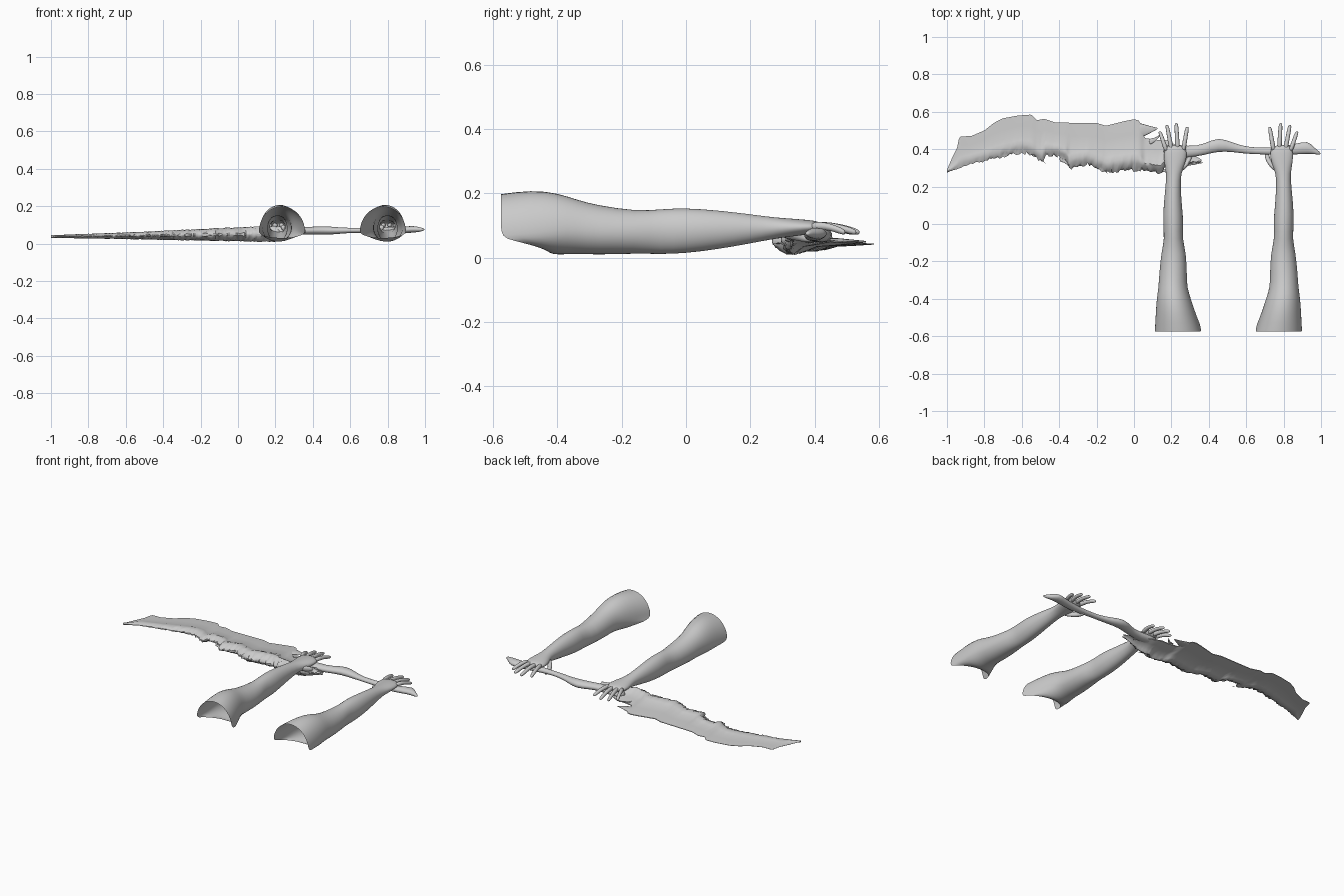
import bpy, bmesh, math, random

random.seed(4)
if "Cube" in bpy.data.objects:
    bpy.data.objects.remove(bpy.data.objects["Cube"], do_unlink=True)

grey = bpy.data.materials.new("plain grey")
grey.use_nodes = True
grey.diffuse_color = (0.6, 0.6, 0.6, 1)
grey.node_tree.nodes["Principled BSDF"].inputs["Base Color"].default_value = (0.6, 0.6, 0.6, 1)


def loft(name, rings, cap_start=True, cap_end=True, levels=1, angle=180):
    """Skin a row of closed rings, optionally closing the two ends."""
    bm = bmesh.new()
    rows = [[bm.verts.new(p) for p in ring] for ring in rings]
    n = len(rows[0])
    for a, b in zip(rows, rows[1:]):
        for i in range(n):
            j = (i + 1) % n
            bm.faces.new((a[i], a[j], b[j], b[i]))
    if cap_start:
        bm.faces.new(rows[0][::-1])
    if cap_end:
        bm.faces.new(rows[-1])
    bmesh.ops.recalc_face_normals(bm, faces=bm.faces)
    mesh = bpy.data.meshes.new(name)
    bm.to_mesh(mesh)
    bm.free()
    mesh.materials.append(grey)
    obj = bpy.data.objects.new(name, mesh)
    bpy.context.collection.objects.link(obj)
    if levels:
        mod = obj.modifiers.new("smooth", "SUBSURF")
        mod.levels = mod.render_levels = levels
    bpy.ops.object.select_all(action="DESELECT")
    obj.select_set(True)
    bpy.context.view_layer.objects.active = obj
    bpy.ops.object.shade_smooth_by_angle(angle=math.radians(angle))
    return obj


def circle(n):
    return [(math.cos(2 * math.pi * i / n), math.sin(2 * math.pi * i / n)) for i in range(n)]


def lookup(table, x):
    """Read a row of values from a table keyed on its first column."""
    for a, b in zip(table, table[1:]):
        if x <= b[0]:
            t = max(0, (x - a[0]) / (b[0] - a[0]))
            return [p + (q - p) * t for p, q in zip(a[1:], b[1:])]
    return list(table[-1][1:])


# Arm sections: y, x min, x max, z min, z max, height of widest point, underside setback
ARM = [
    (-.575, .11, .36, .03, .2, .2, .13), (-.48, .115, .33, .012, .213, .3, .06),
    (-.4, .12, .305, .008, .203, .4, 0), (-.34, .13, .285, .012, .182, .45, 0),
    (-.28, .133, .284, .008, .165, .45, 0), (-.15, .145, .28, .013, .145, .5, 0),
    (-.08, .163, .258, .01, .152, .5, 0), (0, .153, .267, .013, .156, .5, 0),
    (.1, .158, .256, .026, .148, .5, 0), (.2, .168, .25, .044, .136, .5, 0),
    (.27, .174, .25, .058, .126, .5, 0), (.33, .16, .278, .066, .122, .5, 0),
    (.38, .158, .285, .072, .118, .5, 0), (.425, .168, .272, .082, .112, .5, 0),
]
# Finger base x, tip x, tip y
FINGERS = {"little": (.175, .138, .495), "ring": (.203, .176, .53),
           "middle": (.234, .226, .54), "index": (.262, .285, .52)}


def build_arm(side, place):
    rings = []
    for y, x0, x1, z0, z1, f, back in ARM:
        mid, cx, hw = z0 + (z1 - z0) * f, (x0 + x1) / 2, (x1 - x0) / 2
        rings.append([(place(cx + hw * c), y + back * max(0, -s),
                       mid + s * ((z1 - mid) if s > 0 else (mid - z0)))
                      for c, s in circle(20)])
    loft(side + "_arm", rings, cap_start=False)

    def digit(name, path):
        loft(side + "_" + name, [[(place(x + r * c), y, z + r * s) for c, s in circle(8)]
                                 for x, y, z, r in path])

    for name, (bx, tx, ty) in FINGERS.items():
        path = []
        for t, z, r in ((0, .097, .013), (.3, .1, .014), (.55, .096, .012),
                        (.8, .087, .012), (.96, .08, .01), (1, .079, .005)):
            path.append((bx + (tx - bx) * t, .385 + (ty - .385) * t, z, r))
        digit(name + "_finger", path)
    digit("thumb", [(.235, .275, .088, .018), (.265, .305, .08, .02), (.29, .335, .07, .016),
                    (.302, .37, .06, .013), (.298, .4, .054, .007)])


build_arm("left", lambda x: x)
build_arm("right", lambda x: 1.01 - x)

# Handle sections: x, y min, y max, z min, z max
HANDLE = [
    (.15, .34, .44, .04, .09), (.3, .355, .412, .045, .09), (.38, .368, .43, .05, .088),
    (.45, .388, .468, .045, .097), (.53, .384, .435, .05, .088), (.6, .374, .412, .058, .084),
    (.7, .372, .407, .056, .086), (.78, .365, .415, .05, .088), (.87, .372, .43, .052, .09),
    (.93, .374, .448, .058, .096), (.96, .374, .41, .06, .092), (1, .368, .382, .07, .08),
]
loft("handle", [[(x, (a + b) / 2 + (b - a) / 2 * c, (p + q) / 2 + (q - p) / 2 * s)
                 for c, s in circle(12)] for x, a, b, p, q in HANDLE])

# Blade edges and thickness, each keyed on x
CUTTING_EDGE = [
    (-1, .29), (-.97, .36), (-.94, .42), (-.935, .468), (-.87, .47), (-.8, .5), (-.75, .54),
    (-.7, .565), (-.62, .58), (-.55, .585), (-.52, .555), (-.48, .562), (-.42, .542),
    (-.2, .54), (-.15, .525), (-.05, .55), (0, .56), (.03, .552), (.055, .46), (.12, .45),
    (.17, .45), (.25, .41), (.36, .345),
]
RAGGED_SPINE = [
    (-1, .275), (-.93, .3), (-.87, .32), (-.75, .345), (-.6, .38), (-.54, .365), (-.49, .325),
    (-.475, .365), (-.4, .36), (-.36, .335), (-.345, .29), (-.25, .315), (-.15, .268),
    (-.05, .28), (.05, .285), (.14, .268), (.17, .3), (.25, .295), (.3, .315), (.36, .33),
]
THICKNESS = [(-1, .038, .007), (-.5, .043, .021), (0, .05, .038), (.2, .052, .042),
             (.36, .066, .01)]
PROFILE = [(0, .2), (.06, .5), (.14, .85), (.24, 1), (.34, .75), (.45, .42), (.7, .28), (1, .06)]


def blade_ring(x, low, high, z, half, rough):
    top, bottom = [], []
    for v, h in PROFILE:
        jag = rough * max(0, 1 - v * 2.5)
        y = low + (high - low) * v + random.uniform(-.5, 1) * jag * .012
        rise = random.uniform(-.2, .12) * jag
        top.append((x, y, z + half * (h + rise)))
        bottom.append((x, y, max(0, z - half * (h + rise))))
    return top + bottom[::-1]


rings = []
COUNT = 150
for i in range(COUNT + 1):
    x = -1 + 1.36 * i / COUNT
    rings.append(blade_ring(x, lookup(RAGGED_SPINE, x)[0], lookup(CUTTING_EDGE, x)[0],
                            *lookup(THICKNESS, x), min(1, (x + 1) * 4)))
loft("blade", rings, levels=0, angle=50)


# Barb on the cutting edge and torn shards along the spine: root x, y, width, tip x, y, height
def shard(name, rx, ry, width, tx, ty, z):
    rings = []
    for t in (0, .3, .6, .85, 1):
        x, y, w = rx + (tx - rx) * t, ry + (ty - ry) * t * t, width * (1 - .95 * t) / 2
        rings.append([(x, y + w * c, z + .2 * w * s) for c, s in circle(8)])
    loft(name, rings)


shard("blade_barb", .02, .5, .1, .128, .512, .05)
for i, spec in enumerate([(-.55, .375, .03, -.47, .318, .04), (-.4, .35, .04, -.33, .285, .04),
                          (-.22, .32, .04, -.14, .268, .045), (.08, .3, .05, .2, .27, .045),
                          (.2, .32, .05, .37, .328, .06), (.08, .44, .04, .15, .49, .06)]):
    shard("torn_shard_%d" % (i + 1), *spec)
